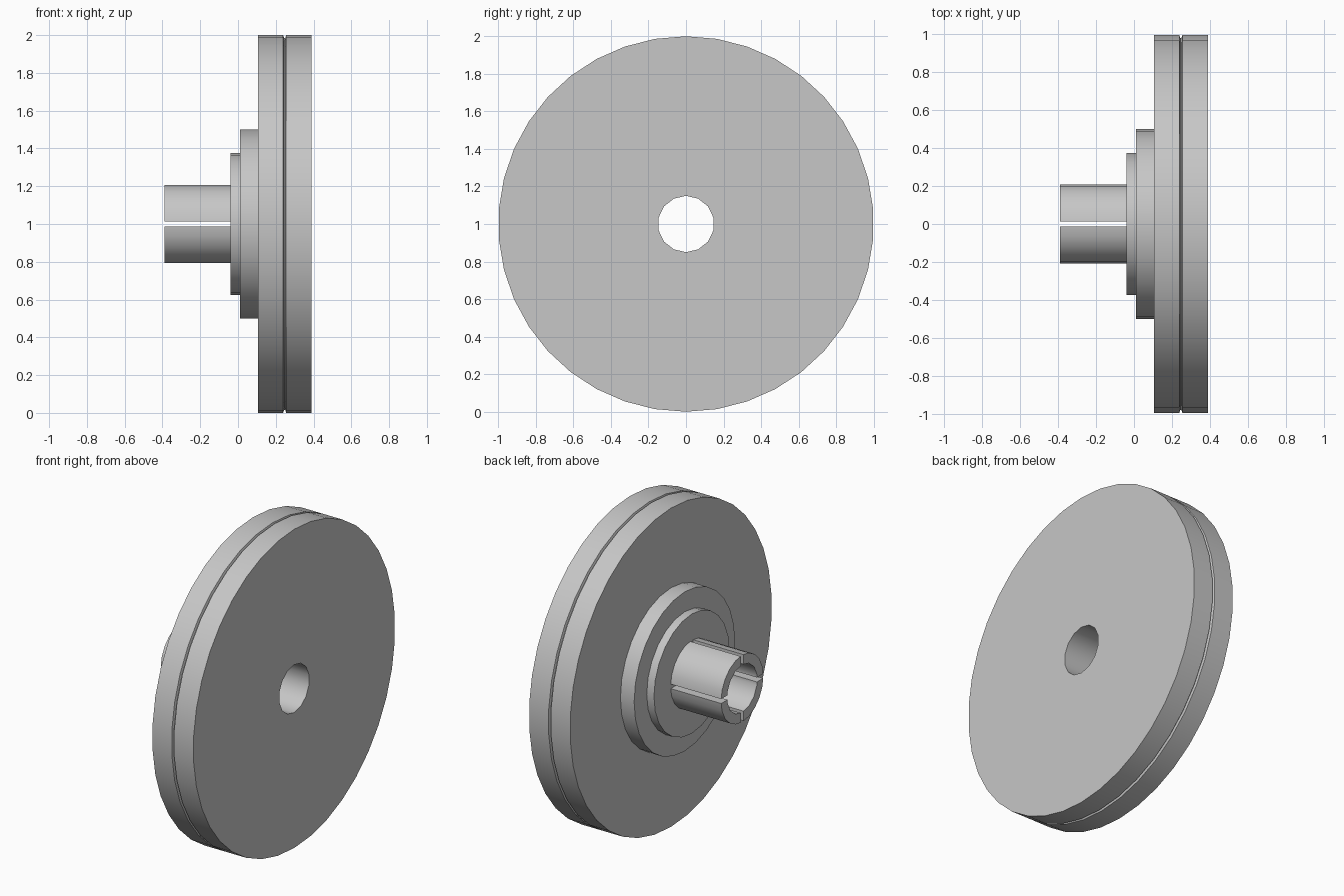
import bpy
import bmesh
from math import sin, cos, tau, radians

cube = bpy.data.objects.get("Cube")
if cube:
    bpy.data.objects.remove(cube, do_unlink=True)

AXIS_Z = 1.0
BORE = 0.15
SLOT = 0.028

grey = bpy.data.materials.new("light_grey")
grey.use_nodes = True
grey.diffuse_color = (0.57, 0.57, 0.57, 1)
grey.node_tree.nodes["Principled BSDF"].inputs["Base Color"].default_value = grey.diffuse_color


def turned(name, profile, sides):
    """Closed solid of revolution about the x axis from (x, radius) points."""
    bm = bmesh.new()
    rings = [[bm.verts.new((x, r * sin(tau * i / sides), AXIS_Z + r * cos(tau * i / sides)))
              for i in range(sides)] for x, r in profile]
    for a, b in zip(rings, rings[1:]):
        for i in range(sides):
            j = (i + 1) % sides
            bm.faces.new((a[i], a[j], b[j], b[i]))
    bm.faces.new(rings[0])
    bm.faces.new(rings[-1])
    bmesh.ops.recalc_face_normals(bm, faces=bm.faces)
    mesh = bpy.data.meshes.new(name)
    bm.to_mesh(mesh)
    bm.free()
    obj = bpy.data.objects.new(name, mesh)
    bpy.context.collection.objects.link(obj)
    mesh.materials.append(grey)
    return obj


def select(obj):
    bpy.ops.object.select_all(action='DESELECT')
    obj.select_set(True)
    bpy.context.view_layer.objects.active = obj


def cut(obj, cutter):
    select(obj)
    mod = obj.modifiers.new("cut", 'BOOLEAN')
    mod.operation = 'DIFFERENCE'
    mod.solver = 'EXACT'
    mod.object = cutter
    bpy.ops.object.modifier_apply(modifier=mod.name)


# Wheel with a fine groove around its rim
wheel = turned("wheel_disc", [(0.105, 1), (0.239, 1), (0.244, 0.985), (0.25, 0.985),
                              (0.255, 1), (0.39, 1)], 38)

# Stepped hub and the tubular collar
step = turned("hub_step", [(0.01, 0.5), (0.105, 0.5)], 28)
flange = turned("hub_flange", [(-0.04, 0.375), (0.01, 0.375)], 24)
collar = turned("split_collar", [(-0.39, 0.21), (-0.04, 0.21)], 20)
parts = [wheel, step, flange, collar]

# Bore through every part
bore = turned("bore_cutter", [(-0.6, BORE), (0.6, BORE)], 14)
bore.hide_render = True
for part in parts:
    cut(part, bore)
bpy.data.objects.remove(bore, do_unlink=True)

# Crossed slots dividing the collar into four prongs
for width, height in ((SLOT, 0.6), (0.6, SLOT)):
    bpy.ops.mesh.primitive_cube_add(size=1, location=(-0.22, 0, AXIS_Z))
    slot = bpy.context.object
    slot.name = "slot_cutter"
    slot.scale = (0.6, width, height)
    slot.hide_render = True
    bpy.context.view_layer.update()
    cut(collar, slot)
    bpy.data.objects.remove(slot, do_unlink=True)

for part in parts:
    select(part)
    bpy.ops.object.shade_smooth_by_angle(angle=radians(30))
